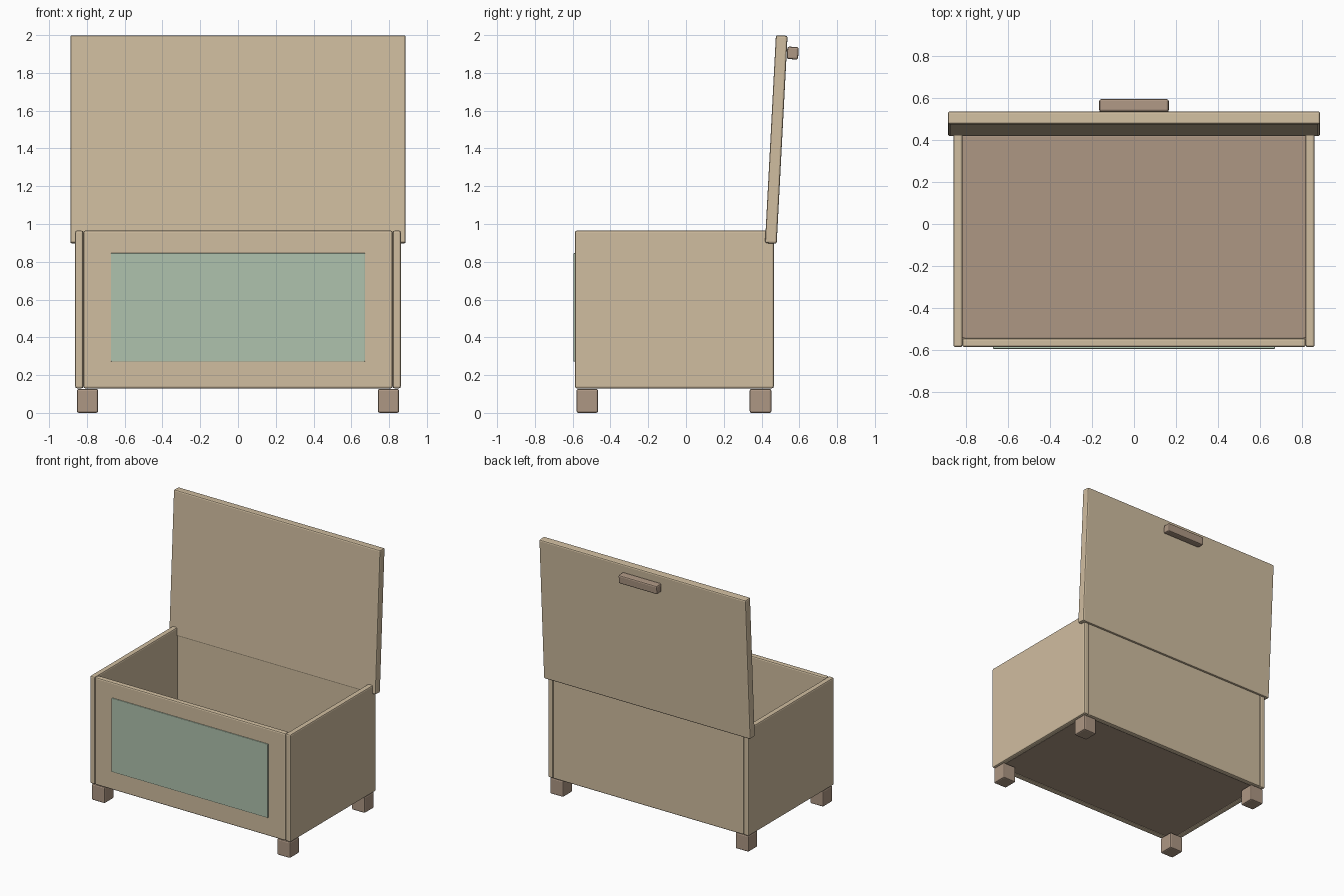
import bpy
import math

cube = bpy.data.objects.get("Cube")
if cube:
    bpy.data.objects.remove(cube, do_unlink=True)


def material(name, color):
    mat = bpy.data.materials.new(name)
    mat.use_nodes = True
    rgba = (*color, 1)
    mat.diffuse_color = rgba
    bsdf = next(n for n in mat.node_tree.nodes if n.type == "BSDF_PRINCIPLED")
    bsdf.inputs["Base Color"].default_value = rgba
    return mat


tan = material("tan wood", (0.63, 0.51, 0.35))
brown = material("brown wood", (0.42, 0.31, 0.23))
green = material("sage green", (0.43, 0.54, 0.42))


def board(name, x, y, z, mat, bevel=0.01, tilt=0):
    """Bevelled box from (min, max) ranges, optionally tilted about x."""
    ranges = (x, y, z)
    bpy.ops.mesh.primitive_cube_add(size=1, location=[(a + b) / 2 for a, b in ranges])
    obj = bpy.context.object
    obj.name = name
    obj.scale = [b - a for a, b in ranges]
    bpy.ops.object.transform_apply(location=False, rotation=False, scale=True)
    obj.rotation_euler.x = tilt
    obj.data.materials.append(mat)
    mod = obj.modifiers.new("rounded edges", "BEVEL")
    mod.width = bevel
    mod.segments = 2
    return obj


# Open box: walls and floor
front, back = -0.588, 0.465
bottom, top = 0.13, 0.965
wall = 0.043
inner = 0.819
for side, s in (("left", 1), ("right", -1)):
    xs = sorted((s * inner, s * (inner + wall)))
    board(side + "_wall", xs, (front, back), (bottom, top), tan)
board("front_wall", (-inner, inner), (front, front + wall), (bottom, top), tan)
board("back_wall", (-inner, inner), (back - wall, back), (bottom, top), tan)
board("floor", (-inner, inner), (front + wall, back - wall), (0.135, 0.175), brown, 0.004)

# Painted panel on the front
board("front_panel", (-0.673, 0.673), (-0.596, front + 0.002), (0.272, 0.846), green, 0.004)

# Feet
for side, s in (("left", 1), ("right", -1)):
    xs = sorted((s * 0.74, s * 0.853))
    for end, y in (("front", -0.58), ("back", 0.337)):
        board(f"{end}_{side}_foot", xs, (y, y + 0.115), (0, 0.127), brown)

# Raised lid and its handle, leaning back together
lean = math.radians(-3)
board("lid", (-0.888, 0.888), (0.447, 0.509), (0.8965, 1.9985), tan, 0.01, lean)
board("handle", (-0.166, 0.166), (0.535, 0.595), (1.872, 1.938), brown, 0.01, lean)
